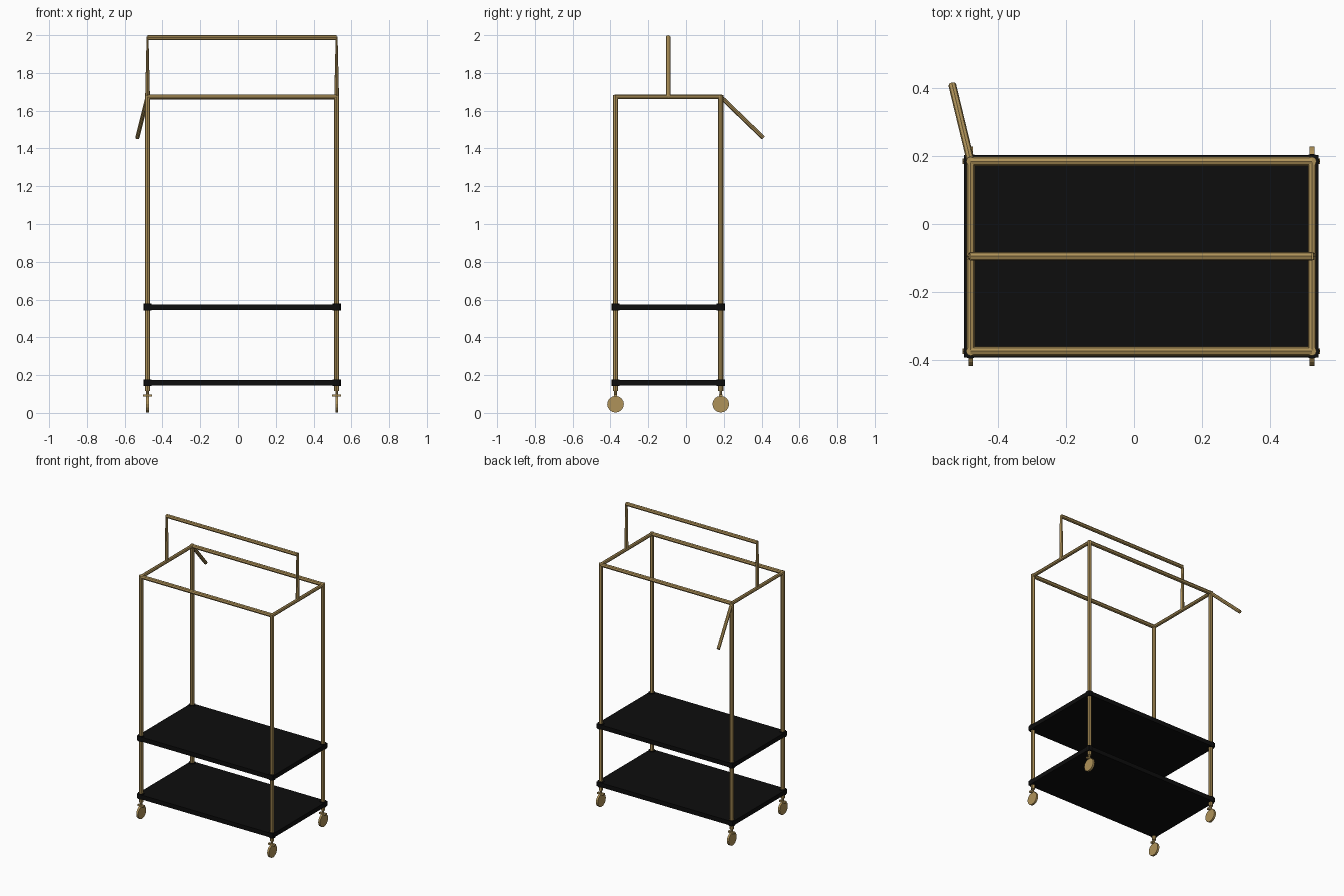
import bpy, math
from mathutils import Vector

if "Cube" in bpy.data.objects:
    bpy.data.objects.remove(bpy.data.objects["Cube"])

def mat(name, c):
    m = bpy.data.materials.new(name)
    m.diffuse_color = (*c, 1)
    m.use_nodes = True
    m.node_tree.nodes["Principled BSDF"].inputs["Base Color"].default_value = m.diffuse_color
    return m

GOLD = mat("brass", (0.43, 0.29, 0.10))
BLACK = mat("black", (0.004, 0.004, 0.004))

X0, X1 = -0.479, 0.522      # post positions
Y0, Y1 = -0.373, 0.184
YM = (Y0 + Y1) / 2
ZT, ZH = 1.673, 1.987       # top frame and hanging bar heights
R = 0.0135

def finish(o, name, m):
    o.name = name
    o.data.materials.append(m)
    return o

def rod(name, a, b, r=R, m=GOLD, sides=8, r2=None):
    a, b = Vector(a), Vector(b)
    d = b - a
    bpy.ops.mesh.primitive_cone_add(vertices=sides, radius1=r, radius2=r if r2 is None else r2,
                                    depth=d.length, location=(a + b) / 2)
    o = bpy.context.object
    o.rotation_euler = d.to_track_quat('Z', 'Y').to_euler()
    return finish(o, name, m)

def box(name, loc, size, m):
    bpy.ops.mesh.primitive_cube_add(size=1, location=loc)
    o = bpy.context.object
    o.scale = size
    return finish(o, name, m)

# Posts, casters and shelf collars at each corner
for x in (X0, X1):
    for y in (Y0, Y1):
        rod("post", (x, y, 0.115), (x, y, ZT + 0.01))
        rod("caster_stem", (x, y, 0.08), (x, y, 0.12), 0.007)
        box("caster_bracket", (x, y, 0.091), (0.048, 0.016, 0.011), GOLD)
        rod("caster_wheel", (x - 0.007, y, 0.046), (x + 0.007, y, 0.046), 0.044, sides=16)
        for z in (0.16, 0.56):
            rod("shelf_collar", (x, y, z - 0.018), (x, y, z + 0.018), 0.022, BLACK, 12)

# Shelves
for z in (0.16, 0.56):
    box("shelf", ((X0 + X1) / 2, YM, z), (X1 - X0 + 0.038, Y1 - Y0 + 0.038, 0.03), BLACK)

# Top frame
for y in (Y0, Y1):
    rod("long_rail", (X0, y, ZT), (X1, y, ZT))
for x in (X0, X1):
    rod("side_rail", (x, Y0, ZT), (x, Y1, ZT), 0.012)

# Raised hanging bar on uprights that narrow sideways toward the top
rod("hanging_bar", (X0, YM, ZH), (X1, YM, ZH), 0.013)
for x in (X0, X1):
    o = rod("bar_upright", (x, YM, ZT), (x, YM, ZH + 0.005), 0.0125)
    for v in o.data.vertices:
        if v.co.z > 0:
            v.co.x *= 0.4

# Angled arm at the back left corner
rod("angled_arm", (X0, Y1, ZT), (-0.533, 0.408, 1.457), 0.0115)
